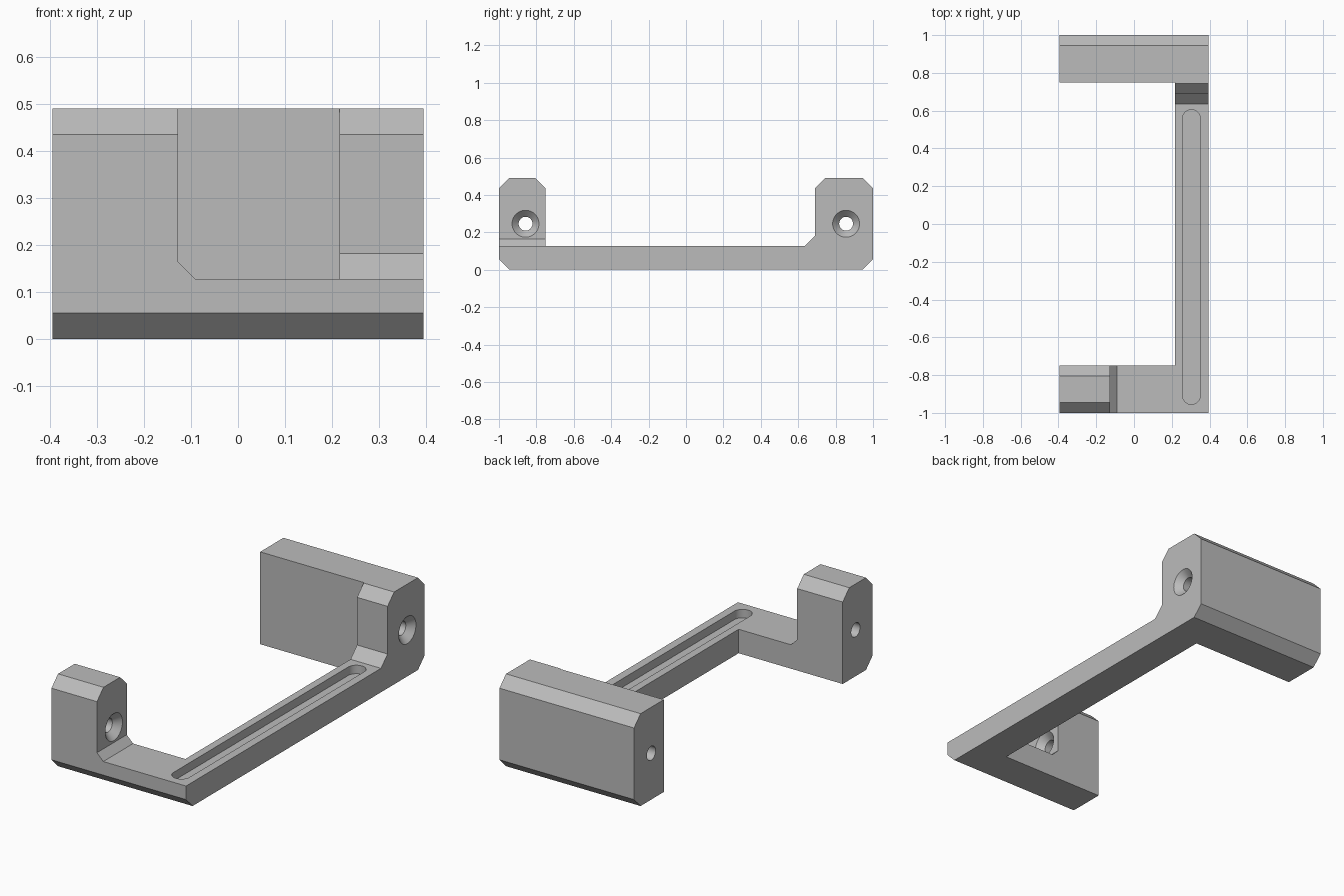
import bpy, bmesh, math
from mathutils import Matrix

if "Cube" in bpy.data.objects:
    bpy.data.objects.remove(bpy.data.objects["Cube"])

grey = bpy.data.materials.new("plain grey")
grey.use_nodes = True
COLOUR = (0.5, 0.5, 0.5, 1)
grey.diffuse_color = COLOUR
grey.node_tree.nodes["Principled BSDF"].inputs["Base Color"].default_value = COLOUR

HALF_X, RAIL_X = 0.395, 0.216     # outer half width, inner side of the rail
TOP, FLOOR, CH = 0.49, 0.127, 0.055
JAW = 0.75                        # inner face of both jaws


def make_object(name, bm):
    bmesh.ops.recalc_face_normals(bm, faces=bm.faces[:])
    mesh = bpy.data.meshes.new(name)
    bm.to_mesh(mesh)
    bm.free()
    mesh.materials.append(grey)
    obj = bpy.data.objects.new(name, mesh)
    bpy.context.collection.objects.link(obj)
    return obj


def prism(name, profile, axis, low, high):
    """Extrude a 2D profile along an axis from low to high."""
    place = {"X": lambda a, b: (low, a, b),
             "Y": lambda a, b: (a, low, b),
             "Z": lambda a, b: (a, b, low)}[axis]
    bm = bmesh.new()
    face = bm.faces.new([bm.verts.new(place(a, b)) for a, b in profile])
    new = bmesh.ops.extrude_face_region(bm, geom=[face])["geom"]
    shift = [high - low if axis == k else 0 for k in "XYZ"]
    bmesh.ops.translate(bm, vec=shift, verts=[v for v in new if isinstance(v, bmesh.types.BMVert)])
    return make_object(name, bm)


def combine(target, tool, operation):
    mod = target.modifiers.new(operation.lower(), "BOOLEAN")
    mod.operation, mod.solver, mod.object = operation, "EXACT", tool
    bpy.context.view_layer.objects.active = target
    bpy.ops.object.modifier_apply(modifier=mod.name)
    bpy.data.objects.remove(tool)


def screw_cutter(name, y, face_x):
    """Through hole with a countersink that opens at face_x."""
    bm = bmesh.new()
    rings = [(-1, 0.037), (-0.035, 0.037), (0, 0.072), (0.03, 0.072)]
    loops = []
    for x, r in rings:
        loop = bmesh.ops.create_circle(bm, segments=48, radius=r)["verts"]
        bmesh.ops.transform(bm, verts=loop, matrix=Matrix.Translation((face_x + x, y, 0.246))
                            @ Matrix.Rotation(math.pi / 2, 4, "Y"))
        loops.append(loop)
    for a, b in zip(loops, loops[1:]):
        for i in range(48):
            j = (i + 1) % 48
            bm.faces.new((a[i], a[j], b[j], b[i]))
    bm.faces.new(loops[0])
    bm.faces.new(loops[-1])
    return make_object(name, bm)


# Long rail with the thick chamfered block at its back end
inner = JAW - 0.06
bracket = prism("bracket", [
    (-1 + CH, 0), (1 - CH, 0), (1, CH), (1, TOP - CH), (1 - CH, TOP),
    (inner + CH, TOP), (inner, TOP - CH), (inner, FLOOR + CH), (inner - CH, FLOOR),
    (-1, FLOOR), (-1, CH)], "X", RAIL_X, HALF_X)

# Back jaw, chamfered on the outside only
back_jaw = prism("back_jaw", [
    (JAW, 0), (1 - CH, 0), (1, CH), (1, TOP - CH), (1 - CH, TOP), (JAW, TOP)],
    "X", -HALF_X, 0.3)

# Front jaw: chamfered bar trimmed to a post standing on a flat foot
front_jaw = prism("front_jaw", [
    (-1 + CH, 0), (-JAW, 0), (-JAW, TOP - CH), (-JAW - CH, TOP),
    (-1 + CH, TOP), (-1, TOP - CH), (-1, CH)], "X", -HALF_X, 0.3)
post = -0.128
combine(front_jaw, prism("post_trim", [
    (post, 1), (post, FLOOR + 0.037), (post + 0.037, FLOOR), (1, FLOOR), (1, 1)],
    "Y", -1.2, -0.6), "DIFFERENCE")

for part in (back_jaw, front_jaw):
    combine(bracket, part, "UNION")

# Rounded slot along the top of the rail
r, mid = 0.047, 0.304
slot = []
for y, start in ((0.605 - r, 0), (-0.955 + r, math.pi)):
    slot += [(mid + r * math.cos(start + math.pi * k / 16),
              y + r * math.sin(start + math.pi * k / 16)) for k in range(17)]
combine(bracket, prism("slot_cutter", slot, "Z", FLOOR - 0.045, 0.2), "DIFFERENCE")

# Countersunk screw holes through both jaws
combine(bracket, screw_cutter("front_screw_cutter", -0.858, post), "DIFFERENCE")
combine(bracket, screw_cutter("back_screw_cutter", 0.856, HALF_X), "DIFFERENCE")

# Merge coplanar faces, then smooth only the round walls
bm = bmesh.new()
bm.from_mesh(bracket.data)
bmesh.ops.remove_doubles(bm, verts=bm.verts[:], dist=0.0001)
bmesh.ops.dissolve_limit(bm, angle_limit=math.radians(1), verts=bm.verts[:], edges=bm.edges[:])
bm.to_mesh(bracket.data)
bm.free()
bpy.ops.object.select_all(action="DESELECT")
bracket.select_set(True)
bpy.context.view_layer.objects.active = bracket
bpy.ops.object.shade_smooth_by_angle(angle=math.radians(25))
